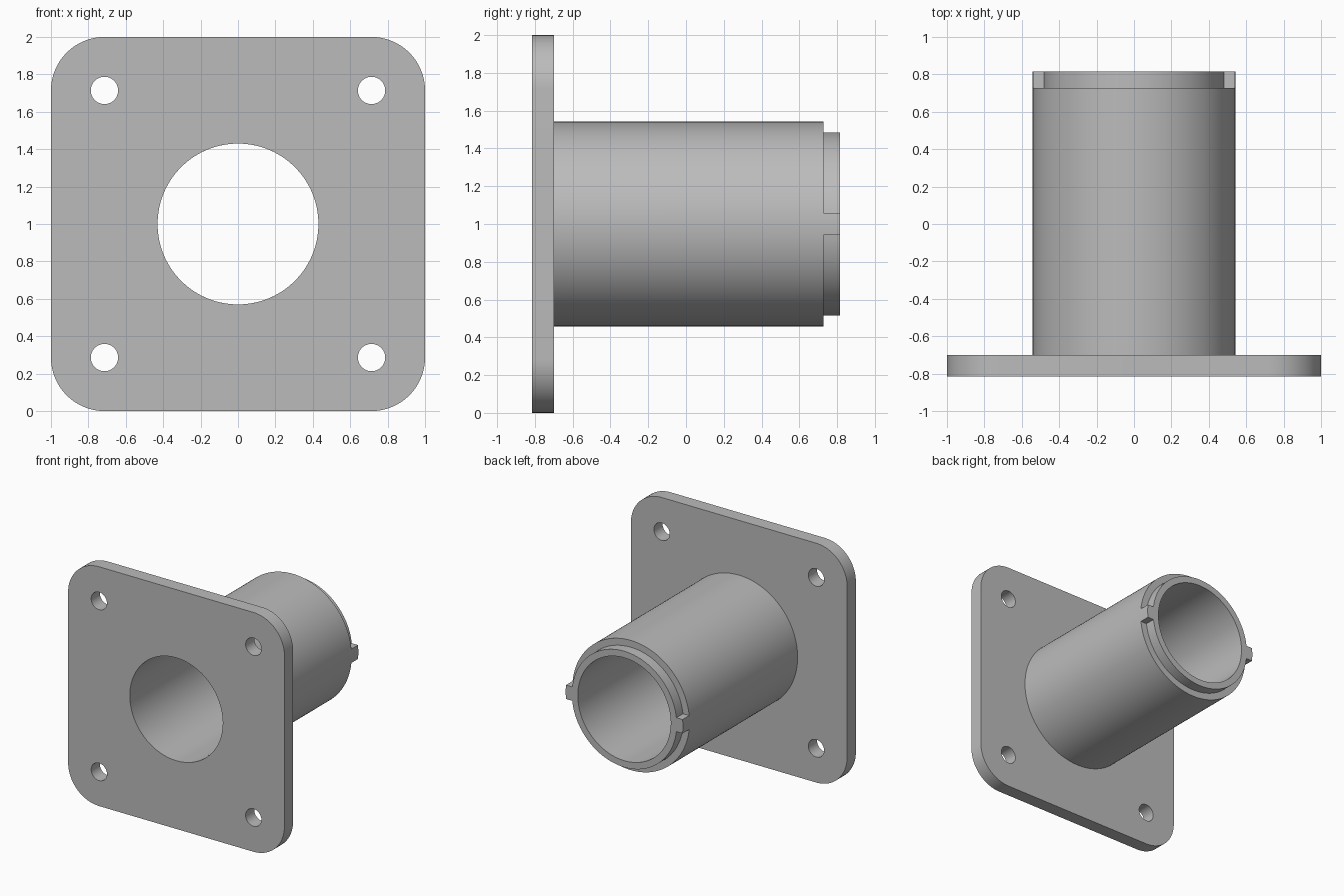
import bpy, bmesh, math
from mathutils import Vector

# Main dimensions
HALF, CORNER = 1.0, 0.286
BORE_R, SLEEVE_R, LIP_R = 0.43, 0.542, 0.485
BOLT_R, BOLT_POS = 0.073, 0.714
KEY_HALF = 0.058
FRONT, PLATE_BACK, SHOULDER, TIP = -0.815, -0.70, 0.728, 0.815
CENTRE_Z = 1.0

cube = bpy.data.objects.get("Cube")
if cube:
    bpy.data.objects.remove(cube, do_unlink=True)

metal = bpy.data.materials.new("plain_grey")
metal.use_nodes = True
GREY = (0.5, 0.5, 0.5, 1)
metal.diffuse_color = GREY
metal.node_tree.nodes["Principled BSDF"].inputs["Base Color"].default_value = GREY


def arc(radius, start, end, steps, cx=0, cz=0):
    """Points along an arc, both ends included."""
    angles = [start + (end - start) * i / steps for i in range(steps + 1)]
    return [Vector((cx + radius * math.cos(a), cz + radius * math.sin(a))) for a in angles]


def circle(radius, steps, cx=0, cz=0):
    return arc(radius, 0, math.tau, steps, cx, cz)[:-1]


def ring(bm, points, y):
    return [bm.verts.new((p.x, y, p.y + CENTRE_Z)) for p in points]


def strip(bm, a, b):
    """Closed band of quads between two rings of equal length."""
    for i in range(len(a)):
        j = (i + 1) % len(a)
        bm.faces.new((a[i], a[j], b[j], b[i]))


def finish(bm, name):
    bmesh.ops.remove_doubles(bm, verts=bm.verts, dist=1e-5)
    bmesh.ops.recalc_face_normals(bm, faces=bm.faces)
    mesh = bpy.data.meshes.new(name)
    bm.to_mesh(mesh)
    bm.free()
    mesh.materials.append(metal)
    obj = bpy.data.objects.new(name, mesh)
    bpy.context.collection.objects.link(obj)
    bpy.ops.object.select_all(action='DESELECT')
    obj.select_set(True)
    bpy.context.view_layer.objects.active = obj
    bpy.ops.object.shade_smooth_by_angle(angle=math.radians(30))


# Mounting plate: rounded square with a bore and four bolt holes
inset = HALF - CORNER
outline = []
for k, (sx, sz) in enumerate([(1, 1), (-1, 1), (-1, -1), (1, -1)]):
    start = k * math.pi / 2
    outline += arc(CORNER, start, start + math.pi / 2, 16, sx * inset, sz * inset)
loops = [outline, circle(BORE_R, 128)]
loops += [circle(BOLT_R, 40, sx * BOLT_POS, sz * BOLT_POS) for sx in (-1, 1) for sz in (-1, 1)]

bm = bmesh.new()
front_rings = [ring(bm, loop, FRONT) for loop in loops]
back_rings = [ring(bm, loop, PLATE_BACK) for loop in loops]
for a, b in zip(front_rings, back_rings):
    strip(bm, a, b)
for rings in (front_rings, back_rings):
    edges = [bm.edges.get((r[i - 1], r[i])) for r in rings for i in range(len(r))]
    bmesh.ops.triangle_fill(bm, use_beauty=True, edges=edges, normal=(0, -1, 0))
finish(bm, "mounting_plate")

# Sleeve: tube with a stepped lip, and a key on each side flush with the tube
key_angle = math.asin(KEY_HALF / SLEEVE_R)
lip_angle = math.asin(KEY_HALF / LIP_R)
tube_loop, tip_loop = [], []
for turn in (0, math.pi):
    key = arc(SLEEVE_R, turn - key_angle, turn + key_angle, 6)
    tube_arc = arc(SLEEVE_R, turn + key_angle, turn + math.pi - key_angle, 64)
    lip_arc = arc(LIP_R, turn + lip_angle, turn + math.pi - lip_angle, 64)
    tube_loop += key + tube_arc
    tip_loop += key + lip_arc
bore_loop = [p.normalized() * BORE_R for p in tip_loop]

bm = bmesh.new()
bands = [
    (bore_loop, PLATE_BACK), (tube_loop, PLATE_BACK), (tube_loop, SHOULDER),
    (tip_loop, SHOULDER), (tip_loop, TIP), (bore_loop, TIP),
]
rings = [ring(bm, points, y) for points, y in bands]
for i in range(len(rings)):
    strip(bm, rings[i - 1], rings[i])
# Shoulder quads over the keys have no area and collapse away
bmesh.ops.remove_doubles(bm, verts=bm.verts, dist=1e-5)
finish(bm, "sleeve")
